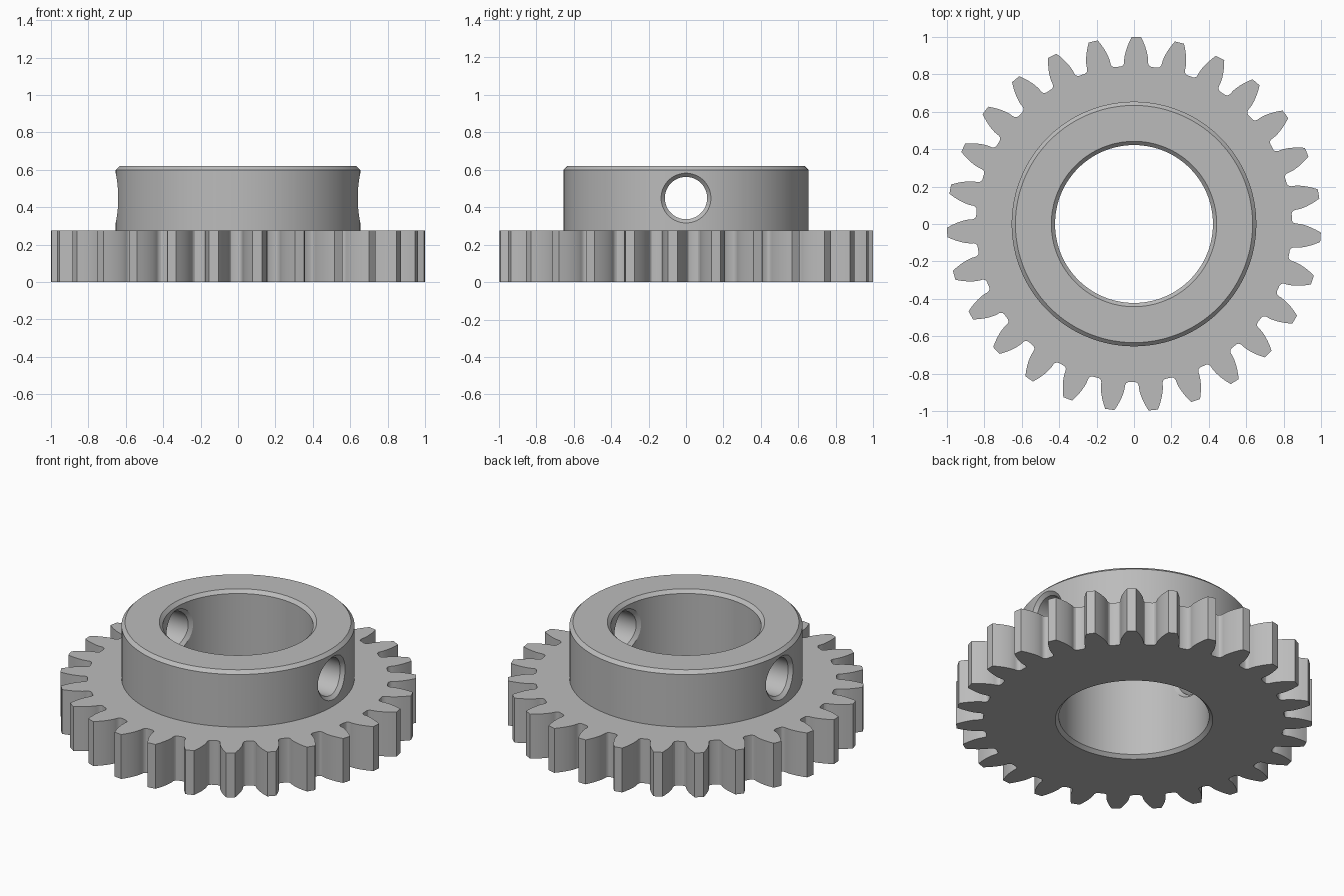
import bpy, bmesh
from math import pi, sin, cos, tan, acos, sqrt, radians

if "Cube" in bpy.data.objects:
    bpy.data.objects.remove(bpy.data.objects["Cube"])

TEETH, TIP_R, GEAR_H = 27, 1.0, 0.275
MODULE = 2 * TIP_R / (TEETH + 2)
PITCH_R = MODULE * TEETH / 2
BASE_R = PITCH_R * cos(radians(20))
ROOT_R = PITCH_R - 1.25 * MODULE
FIRST_TOOTH = radians(89.25)
HUB_R, HUB_TOP, BORE_R, BEVEL = 0.654, 0.62, 0.422, 0.02
HOLE_Z, HOLE_R, HOLE_RIM = 0.449, 0.113, 0.134

steel = bpy.data.materials.new("steel_grey")
steel.use_nodes = True
grey = (0.5, 0.5, 0.5, 1)
steel.diffuse_color = grey
steel.node_tree.nodes["Principled BSDF"].inputs["Base Color"].default_value = grey


def make_object(name, bm):
    bmesh.ops.recalc_face_normals(bm, faces=bm.faces)
    mesh = bpy.data.meshes.new(name)
    bm.to_mesh(mesh)
    bm.free()
    mesh.materials.append(steel)
    obj = bpy.data.objects.new(name, mesh)
    bpy.context.collection.objects.link(obj)
    return obj


def bridge(bm, a, b):
    n = len(a)
    for i in range(n):
        j = (i + 1) % n
        bm.faces.new((a[i], a[j], b[j], b[i]))


def involute(angle):
    return tan(angle) - angle


# Half a tooth as (radius, angle from tooth centre): root fillet, then involute flank
def flank_angle(r):
    return pi / 2 / TEETH + involute(radians(20)) - involute(acos(min(1, BASE_R / r)))


foot = flank_angle(BASE_R)
half = [(ROOT_R, foot + 0.024), (ROOT_R + 0.003, foot + 0.013),
        (ROOT_R + 0.010, foot + 0.005), (ROOT_R + 0.020, foot + 0.001)]
for i in range(8):
    r = BASE_R + (TIP_R - BASE_R) * (i / 7) ** 1.5
    half.append((r, flank_angle(r)))
tooth = [(r, -a) for r, a in half] + [(TIP_R, 0)] + [(r, a) for r, a in reversed(half)]
outline = [(r, FIRST_TOOTH + a + k * 2 * pi / TEETH) for k in range(TEETH) for r, a in tooth]

# Gear and hub in one closed skin; None stands for the toothed outline
rings = [(BORE_R + BEVEL, 0), (None, 0), (None, GEAR_H), (HUB_R, GEAR_H),
         (HUB_R, HUB_TOP - BEVEL), (HUB_R - BEVEL, HUB_TOP),
         (BORE_R + BEVEL, HUB_TOP), (BORE_R, HUB_TOP - BEVEL), (BORE_R, BEVEL)]
bm = bmesh.new()
loops = [[bm.verts.new(((radius or r) * cos(a), (radius or r) * sin(a), z)) for r, a in outline]
         for radius, z in rings]
for i, loop in enumerate(loops):
    bridge(bm, loop, loops[(i + 1) % len(loops)])
gear = make_object("gear_with_hub", bm)

# Cross holes whose bevels follow the curved inner and outer walls
SIDES = 64


def hole_cutter(name, side):
    def wall(radius, t):
        return sqrt(radius ** 2 - (HOLE_RIM * cos(t)) ** 2)

    stations = [(HOLE_RIM, lambda t: 0.2),
                (HOLE_RIM, lambda t: wall(BORE_R, t) - 0.001),
                (HOLE_R, lambda t: wall(BORE_R, t) + BEVEL),
                (HOLE_R, lambda t: wall(HUB_R, t) - BEVEL),
                (HOLE_RIM, lambda t: wall(HUB_R, t) + 0.001),
                (HOLE_RIM, lambda t: 0.8)]
    angles = [2 * pi * (i + 0.5) / SIDES for i in range(SIDES)]
    bm = bmesh.new()
    loops = [[bm.verts.new((side * x(t), r * cos(t), HOLE_Z + r * sin(t))) for t in angles]
             for r, x in stations]
    for a, b in zip(loops, loops[1:]):
        bridge(bm, a, b)
    bm.faces.new(loops[0])
    bm.faces.new(loops[-1])
    return make_object(name, bm)


for name, side in (("left_hole_cutter", 1), ("right_hole_cutter", -1)):
    cutter = hole_cutter(name, side)
    cutter.hide_render = True
    cut = gear.modifiers.new(name, 'BOOLEAN')
    cut.operation = 'DIFFERENCE'
    cut.solver = 'EXACT'
    cut.object = cutter
    bpy.context.view_layer.objects.active = gear
    bpy.ops.object.modifier_apply(modifier=cut.name)
    bpy.data.objects.remove(cutter)

# Smooth curved walls, crisp bevel edges
bpy.ops.object.select_all(action='DESELECT')
gear.select_set(True)
bpy.context.view_layer.objects.active = gear
bpy.ops.object.shade_smooth_by_angle(angle=radians(25))
